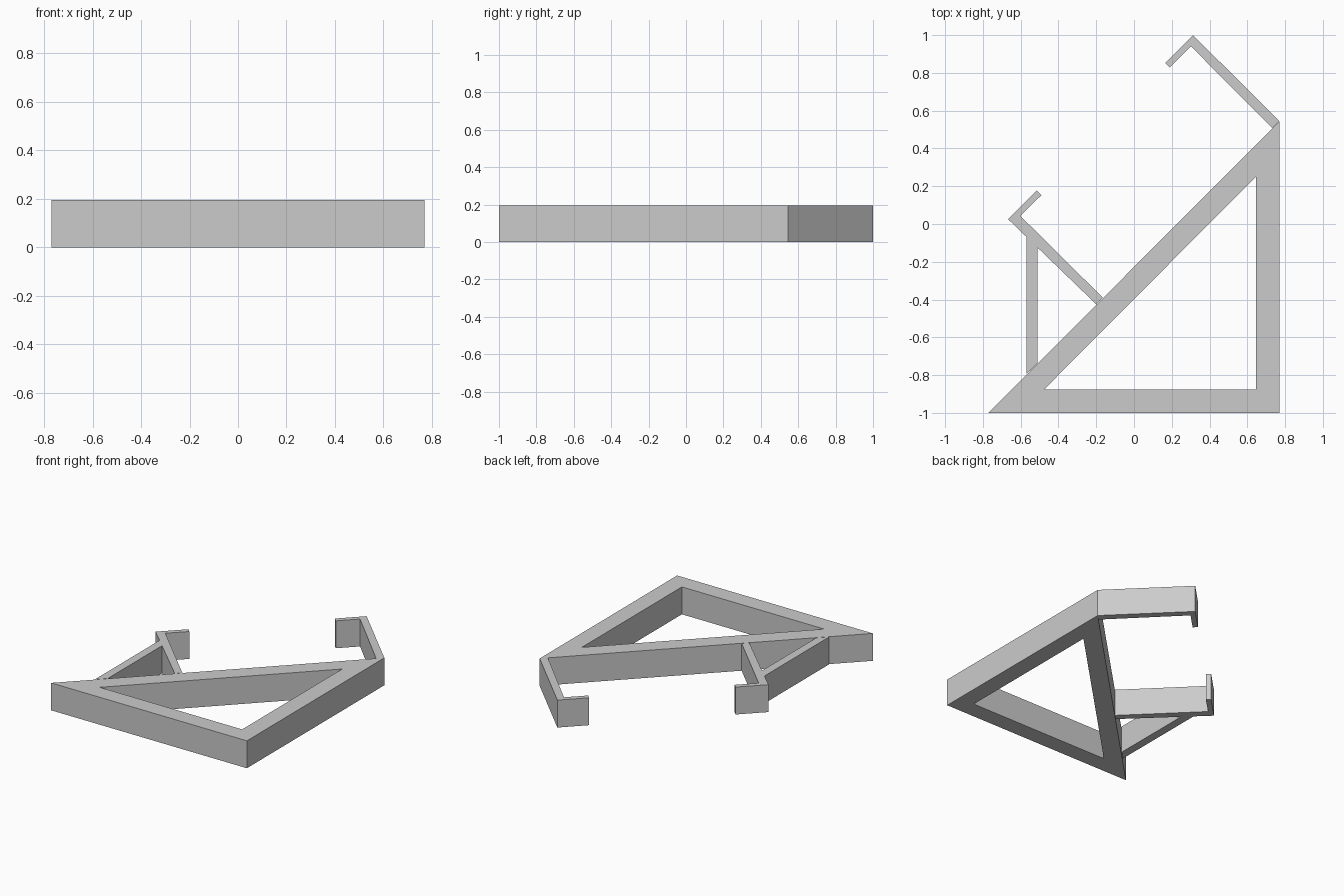
import bpy

cube = bpy.data.objects.get("Cube")
if cube:
    bpy.data.objects.remove(cube, do_unlink=True)

HEIGHT = 0.195

grey = bpy.data.materials.new("plain grey")
grey.use_nodes = True
colour = (0.6, 0.6, 0.6, 1)
grey.diffuse_color = colour
grey.node_tree.nodes["Principled BSDF"].inputs["Base Color"].default_value = colour


def plate(name, *outlines):
    """Extrude a flat outline upwards; any further outlines become holes."""
    curve = bpy.data.curves.new(name, "CURVE")
    curve.dimensions = "2D"
    curve.fill_mode = "BOTH"
    curve.extrude = HEIGHT / 2
    for points in outlines:
        spline = curve.splines.new("POLY")
        spline.points.add(len(points) - 1)
        for point, (x, y) in zip(spline.points, points):
            point.co = (x, y, 0, 1)
        spline.use_cyclic_u = True
    curve.materials.append(grey)
    obj = bpy.data.objects.new(name, curve)
    bpy.context.collection.objects.link(obj)
    # Turn the curve into a mesh standing on the ground
    bpy.ops.object.select_all(action="DESELECT")
    obj.select_set(True)
    bpy.context.view_layer.objects.active = obj
    bpy.ops.object.convert(target="MESH")
    obj = bpy.context.object
    for vertex in obj.data.vertices:
        vertex.co.z += HEIGHT / 2
    bpy.ops.object.shade_flat()


# Right-angled triangular frame with an open middle
plate("triangle_frame",
      [(-0.77, -1), (0.77, -1), (0.77, 0.545)],
      [(-0.475, -0.875), (0.645, -0.875), (0.645, 0.25)])

# Long arm with a short inward lip at the upper corner
plate("upper_hook",
      [(0.77, 0.545), (0.312, 1), (0.165, 0.853), (0.19, 0.828),
       (0.302, 0.94), (0.732, 0.507)])

# Shorter arm with a lip, rising from the sloping side
plate("lower_hook",
      [(-0.165, -0.39), (-0.602, 0.043), (-0.49, 0.153), (-0.515, 0.178),
       (-0.667, 0.026), (-0.2, -0.425)])

# Upright bar bracing the lower arm
plate("brace",
      [(-0.57, -0.795), (-0.51, -0.735), (-0.51, -0.125), (-0.57, -0.068)])
